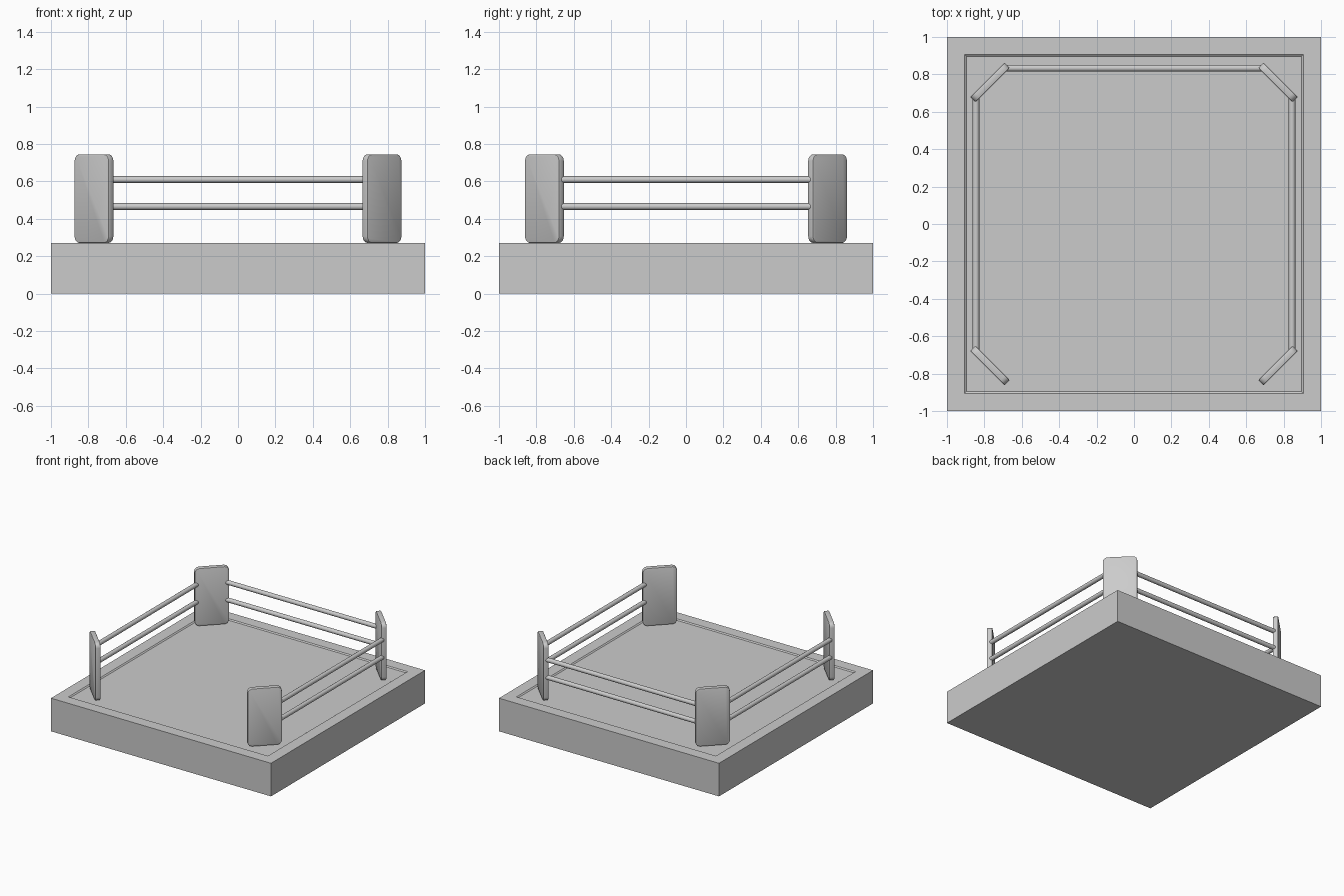
import bpy, bmesh
from math import radians, cos, sin, pi
from mathutils import Matrix, Vector

if "Cube" in bpy.data.objects:
    bpy.data.objects.remove(bpy.data.objects["Cube"])

DECK = 0.272


def add_object(name, bm):
    bmesh.ops.recalc_face_normals(bm, faces=bm.faces)
    mesh = bpy.data.meshes.new(name)
    bm.to_mesh(mesh)
    bm.free()
    ob = bpy.data.objects.new(name, mesh)
    bpy.context.collection.objects.link(ob)
    return ob


def smooth(ob, angle=35):
    bpy.ops.object.select_all(action='DESELECT')
    ob.select_set(True)
    bpy.context.view_layer.objects.active = ob
    bpy.ops.object.shade_smooth_by_angle(angle=radians(angle))


# Platform with a shallow sloped recess for the canvas
bm = bmesh.new()
bmesh.ops.create_cube(bm, size=1, matrix=Matrix.Translation((0, 0, DECK / 2))
                      @ Matrix.Diagonal((2, 2, DECK, 1)))
top = max(bm.faces, key=lambda f: f.calc_center_median().z)
bmesh.ops.inset_region(bm, faces=[top], thickness=0.132)
bmesh.ops.inset_region(bm, faces=[top], thickness=0.014, depth=-0.008)
add_object("platform", bm)


# Corner pad: rounded upright plate turned 45 degrees
def corner_pad(name, sx, sy):
    width, thick, height, r = 0.26, 0.04, 0.474, 0.035
    bm = bmesh.new()
    ring = []
    for k in range(4):
        cx = (width / 2 - r) * (1 if k in (0, 3) else -1)
        cz = (height / 2 - r) * (1 if k in (0, 1) else -1)
        for i in range(5):
            a = (k + i / 4) * pi / 2
            ring.append(bm.verts.new((cx + r * cos(a), -thick / 2, cz + r * sin(a))))
    face = bm.faces.new(ring)
    ext = bmesh.ops.extrude_face_region(bm, geom=[face])
    bmesh.ops.translate(bm, vec=(0, thick, 0),
                        verts=[g for g in ext["geom"] if isinstance(g, bmesh.types.BMVert)])
    rims = [e for e in bm.edges if abs(e.verts[0].co.y - e.verts[1].co.y) < 1e-6]
    bmesh.ops.bevel(bm, geom=rims, offset=0.006, segments=2, profile=0.5, affect='EDGES')
    ob = add_object(name, bm)
    ob.location = (0.77 * sx, 0.757 * sy, DECK - 0.001 + height / 2)
    ob.rotation_euler.z = radians(-45 * sx * sy)
    smooth(ob)


for sx, side in ((-1, "left"), (1, "right")):
    for sy, end in ((-1, "front"), (1, "back")):
        corner_pad(f"corner_pad_{end}_{side}", sx, sy)


# Ropes: two levels on the left, right and back; the front is open
def rope(name, start, end):
    start, end = Vector(start), Vector(end)
    d = end - start
    bm = bmesh.new()
    bmesh.ops.create_cone(bm, cap_ends=True, segments=16, radius1=0.018, radius2=0.018,
                          depth=d.length)
    ob = add_object(name, bm)
    ob.location = (start + end) / 2
    ob.rotation_euler = d.to_track_quat('Z', 'Y').to_euler()
    smooth(ob)


for z, level in ((0.466, "lower"), (0.61, "upper")):
    for x, side in ((-0.845, "left"), (0.845, "right")):
        rope(f"{level}_rope_{side}", (x, -0.69, z), (x, 0.69, z))
    rope(f"{level}_rope_back", (-0.705, 0.833, z), (0.705, 0.833, z))
